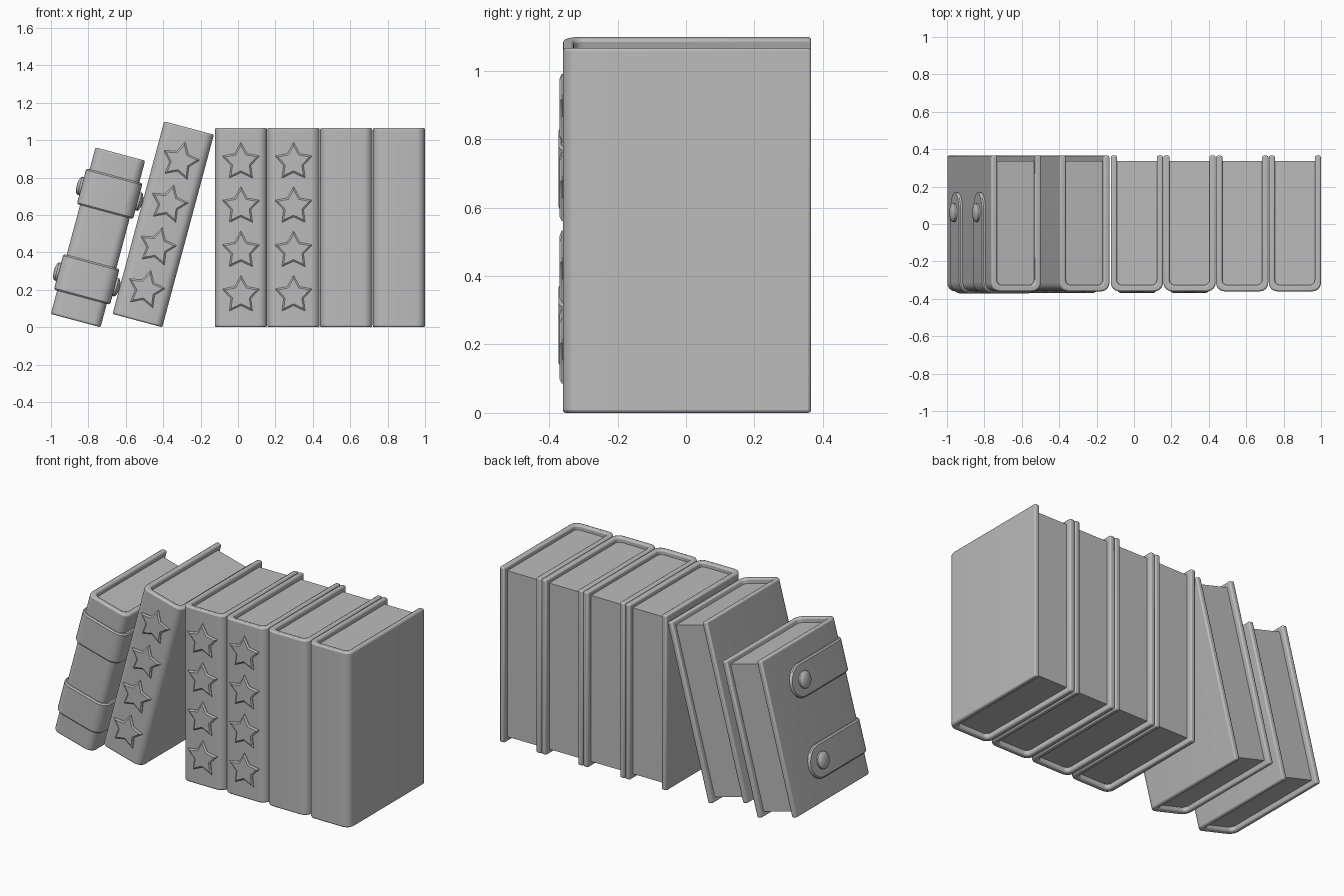
import bpy
import bmesh
from math import sin, cos, pi, sqrt, radians
from mathutils import Matrix

cube = bpy.data.objects.get("Cube")
if cube:
    bpy.data.objects.remove(cube, do_unlink=True)

grey = bpy.data.materials.new("plain grey")
grey.use_nodes = True
colour = (0.5, 0.5, 0.5, 1)
grey.diffuse_color = colour
grey.node_tree.nodes["Principled BSDF"].inputs["Base Color"].default_value = colour

FRONT, BACK = -0.36, 0.366
COVER = 0.033
RECESS = 0.028


def finish(name, bm, matrix, bevel=0):
    bmesh.ops.recalc_face_normals(bm, faces=bm.faces)
    mesh = bpy.data.meshes.new(name)
    bm.to_mesh(mesh)
    bm.free()
    mesh.materials.append(grey)
    obj = bpy.data.objects.new(name, mesh)
    bpy.context.collection.objects.link(obj)
    obj.matrix_world = matrix
    if bevel:
        mod = obj.modifiers.new("soft edges", "BEVEL")
        mod.width = bevel
        mod.segments = 2
        mod.limit_method = "ANGLE"
        mod.angle_limit = radians(40)
    bpy.ops.object.select_all(action="DESELECT")
    obj.select_set(True)
    bpy.context.view_layer.objects.active = obj
    bpy.ops.object.shade_smooth_by_angle(angle=radians(35))


def u_path(half, front, radius, backs, steps=6):
    """Plan outline of a book spine: one side, rounded front, other side."""
    left = [(-half, y) for y in backs]
    for i in range(steps + 1):
        a = pi / 2 * i / steps
        left.append((-half + radius * (1 - cos(a)), front + radius * (1 - sin(a))))
    return left + [(-x, y) for x, y in reversed(left)]


def loft(rings, closed_ends=True):
    """Join matching rings of points into a solid."""
    bm = bmesh.new()
    loops = [[bm.verts.new(p) for p in ring] for ring in rings]
    for a, b in zip(loops, loops[1:]):
        for i in range(len(a)):
            j = (i + 1) % len(a)
            bm.faces.new((a[i], a[j], b[j], b[i]))
    if closed_ends:
        bm.faces.new(loops[0])
        bm.faces.new(loops[-1])
    return bm


def book(name, matrix, width, height):
    # Cover wrapped around three sides
    half = width / 2
    outer = u_path(half, FRONT, 0.045, [BACK])
    inner = u_path(half - COVER, FRONT + COVER, 0.045 - COVER / 2, [BACK])
    rings = [[(*i, 0), (*o, 0), (*o, height), (*i, height)]
             for i, o in zip(inner, outer)]
    finish(name + "_cover", loft(rings), matrix, 0.009)
    # Page block set back from the cover edges
    pages = u_path(half - COVER + 0.003, FRONT + COVER - 0.003, 0.03, [BACK - 0.03])
    rings = [[(*p, z) for p in pages] for z in (RECESS, height - RECESS)]
    finish(name + "_pages", loft(rings), matrix)


def star(name, matrix, z):
    # Raised star with sloping sides on the spine
    rings = []
    for y, scale in ((FRONT + 0.01, 1), (FRONT - 0.003, 1), (FRONT - 0.01, 0.84)):
        ring = []
        for i in range(10):
            r = scale * (0.056 if i % 2 else 0.106)
            ring.append((r * sin(i * pi / 5), y, z + r * cos(i * pi / 5)))
        rings.append(ring)
    finish(name, loft(rings), matrix)


def strap(name, matrix, width, z, high=0.197, thick=0.018):
    # Band around the spine, with a semicircular end on each side
    end, r = 0.07, high / 2
    backs = [end + r * cos(pi / 2 * i / 10) for i in range(11)]
    backs[0] -= 0.0005
    paths = [u_path(width / 2 + d, FRONT + 0.006 - d, 0.045 + d, backs)
             for d in (-0.004, thick * 0.6, thick)]
    rings = []
    for i, m, o in zip(*paths):
        h = sqrt(r * r - max(0, i[1] - end) ** 2)
        c = max(h - 0.008, h * 0.3)
        rings.append([(*i, z - h), (*m, z - h), (*o, z - c),
                      (*o, z + c), (*m, z + h), (*i, z + h)])
    finish(name, loft(rings), matrix)
    # Domed studs
    for side, label in ((-1, "right"), (1, "left")):
        rings = []
        for r, d in ((0.05, 0), (0.05, 0.012), (0.043, 0.02), (0.025, 0.026), (0.008, 0.028)):
            x = side * (width / 2 + thick - 0.002 + d)
            rings.append([(x, 0.06 + r * cos(k * pi / 12), z + r * sin(k * pi / 12))
                          for k in range(24)])
        finish(name + "_stud_" + label, loft(rings), matrix)


def leaning(pivot_x, width):
    return (Matrix.Translation((pivot_x, 0, 0)) @ Matrix.Rotation(radians(15), 4, "Y")
            @ Matrix.Translation((-width / 2, 0, 0)))


STAR_HEIGHTS = [0.172 + 0.237 * i for i in range(4)]
WIDTH, HEIGHT = 0.279, 1.066

# Four upright books, the first two with stars
for n in range(4):
    place = Matrix.Translation((0.0155 + 0.2815 * n, 0, 0))
    book(f"upright_book_{n + 1}", place, WIDTH, HEIGHT)
    if n < 2:
        for k, z in enumerate(STAR_HEIGHTS):
            star(f"upright_book_{n + 1}_star_{k + 1}", place, z)

# Tall leaning book with stars
place = leaning(-0.405, 0.275)
book("leaning_book", place, 0.275, HEIGHT)
for k, z in enumerate(STAR_HEIGHTS):
    star(f"leaning_book_star_{k + 1}", place, z)

# Small leaning book with two straps
place = leaning(-0.735, 0.275)
book("strapped_book", place, 0.275, 0.922)
strap("lower_strap", place, 0.275, 0.228)
strap("upper_strap", place, 0.275, 0.702)
